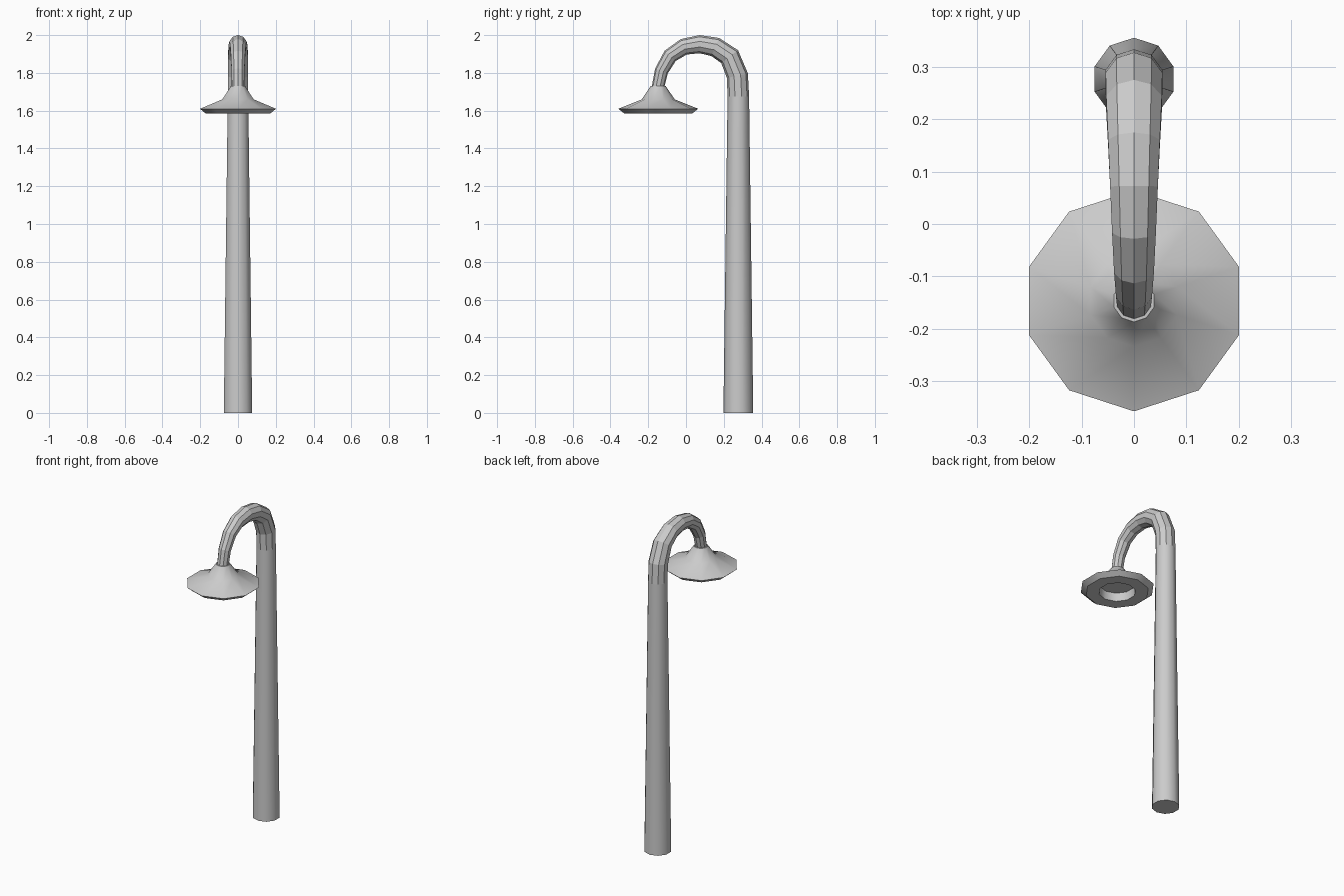
import bpy, bmesh, math
from mathutils import Vector

if "Cube" in bpy.data.objects:
    bpy.data.objects.remove(bpy.data.objects["Cube"])

SIDES = 10


def loft(name, path, cap_start=False, cap_end=False, smooth_angle=None):
    """Skin decagon rings; path = (y, z, radius, tilt), tilt 0 = horizontal ring."""
    bm = bmesh.new()
    rings = []
    for y, z, r, tilt in path:
        ring = []
        for k in range(SIDES):
            a = math.radians(-90) + k * math.tau / SIDES
            u = r * math.sin(a)
            ring.append(bm.verts.new((r * math.cos(a), y + u * math.cos(tilt), z + u * math.sin(tilt))))
        rings.append(ring)
    for a, b in zip(rings, rings[1:]):
        for k in range(SIDES):
            n = (k + 1) % SIDES
            bm.faces.new((a[k], a[n], b[n], b[k]))
    if cap_start:
        bm.faces.new(rings[0][::-1])
    if cap_end:
        bm.faces.new(rings[-1])
    mesh = bpy.data.meshes.new(name)
    bm.to_mesh(mesh)
    bm.free()
    obj = bpy.data.objects.new(name, mesh)
    bpy.context.collection.objects.link(obj)
    if smooth_angle:
        bpy.ops.object.select_all(action='DESELECT')
        obj.select_set(True)
        bpy.context.view_layer.objects.active = obj
        bpy.ops.object.shade_smooth_by_angle(angle=math.radians(smooth_angle))
    return obj


# Tapered pole
loft("pole", [(0.277, 0, 0.079, 0), (0.277, 1.675, 0.057, 0)], cap_start=True, smooth_angle=40)

# Curved, tapering neck: (y, z, radius) along its centre line
arc = [(0.277, 1.675, 0.057), (0.272, 1.785, 0.057), (0.231, 1.886, 0.056),
       (0.155, 1.937, 0.052), (0.072, 1.952, 0.048), (-0.012, 1.938, 0.044),
       (-0.084, 1.89, 0.040), (-0.13, 1.81, 0.036), (-0.147, 1.73, 0.034)]
path = []
for i, (y, z, r) in enumerate(arc):
    if i == 0:
        tilt = 0
    elif i == len(arc) - 1:
        tilt = math.pi
    else:
        dy, dz = arc[i + 1][0] - arc[i - 1][0], arc[i + 1][1] - arc[i - 1][1]
        tilt = math.atan2(-dy, dz)
    # ring axis follows the path direction
    path.append((y, z, r, tilt))
loft("curved_neck", path)

# Lamp shade: flared collar, wide brim, turned-under rim and recessed underside
shade = [(1.585 + 0.05, 0.10), (1.585, 0.105), (1.585, 0.18), (1.61, 0.211),
         (1.66, 0.087), (1.73, 0.040)]
loft("lamp_shade", [(-0.147, z, r, 0) for z, r in shade],
     cap_start=True, cap_end=True, smooth_angle=40)
